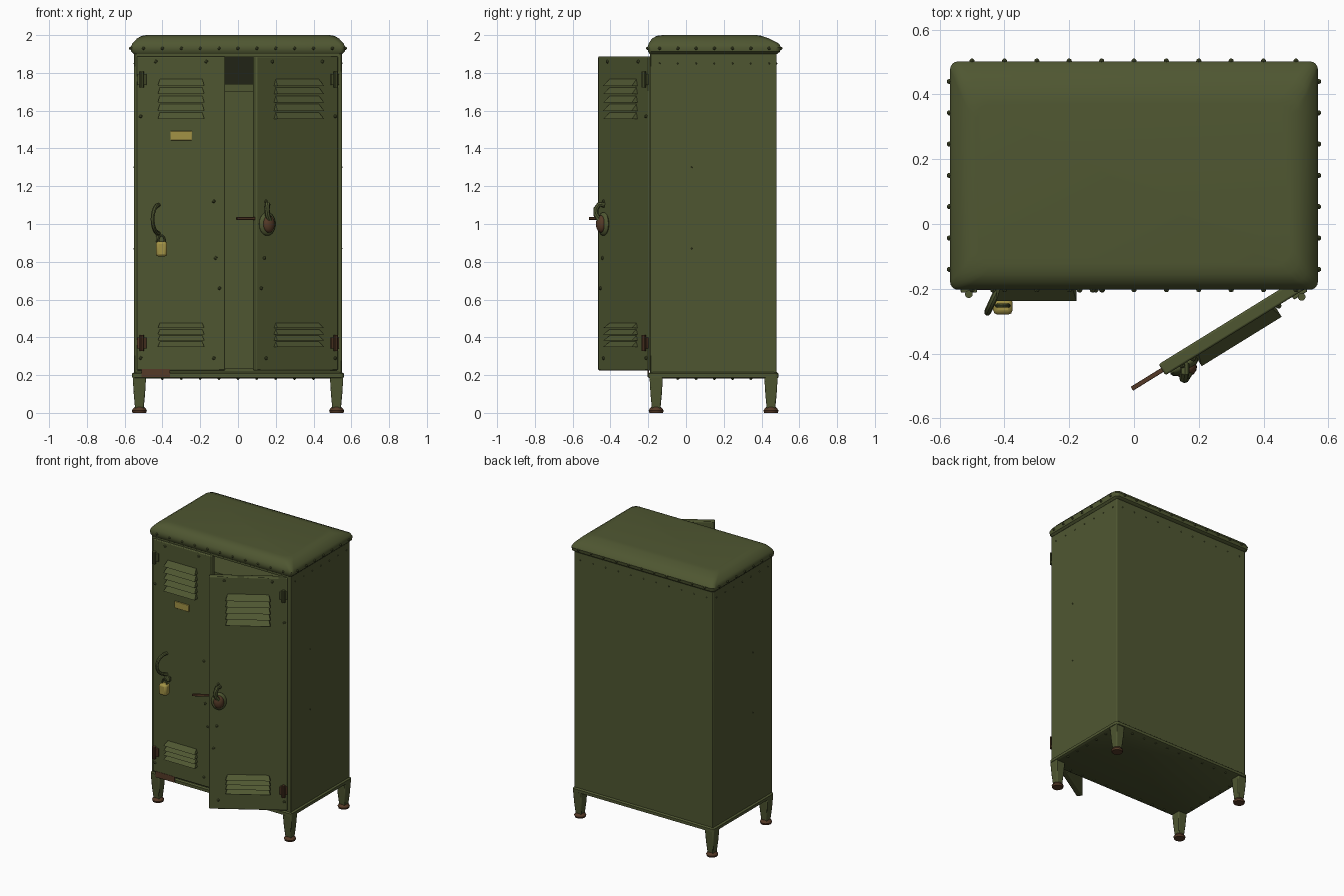
import bpy, bmesh, math
from mathutils import Matrix, Vector

old = bpy.data.objects.get("Cube")
if old:
    bpy.data.objects.remove(old)


def material(name, rgb):
    m = bpy.data.materials.new(name)
    m.use_nodes = True
    m.diffuse_color = (*rgb, 1)
    m.node_tree.nodes["Principled BSDF"].inputs["Base Color"].default_value = (*rgb, 1)
    return m


GREEN = material("olive_paint", (0.078, 0.094, 0.031))
RUST = material("rust_brown", (0.09, 0.042, 0.02))
BRASS = material("dull_yellow", (0.36, 0.29, 0.06))
DARK = material("dark_interior", (0.015, 0.017, 0.008))
T = Matrix.Translation


def finish(name, bm, mat, M=Matrix(), bevel=0, smooth=True):
    bmesh.ops.recalc_face_normals(bm, faces=bm.faces)
    me = bpy.data.meshes.new(name)
    bm.to_mesh(me)
    bm.free()
    me.materials.append(mat)
    if smooth:
        me.shade_smooth()
        me.set_sharp_from_angle(angle=math.radians(35))
    ob = bpy.data.objects.new(name, me)
    bpy.context.collection.objects.link(ob)
    ob.matrix_world = M
    if bevel:
        mod = ob.modifiers.new("Bevel", 'BEVEL')
        mod.width, mod.segments, mod.limit_method = bevel, 2, 'ANGLE'
    return ob


def loft(bm, rings):
    vs = [[bm.verts.new(p) for p in r] for r in rings]
    n = len(vs[0])
    for a, b in zip(vs, vs[1:]):
        for i in range(n):
            bm.faces.new((a[i], a[(i + 1) % n], b[(i + 1) % n], b[i]))
    bm.faces.new(vs[0])
    bm.faces.new(vs[-1])


def box(name, x, y, z, mat, M=Matrix(), bevel=0):
    bm = bmesh.new()
    loft(bm, [[(x[0], y[0], h), (x[1], y[0], h), (x[1], y[1], h), (x[0], y[1], h)] for h in z])
    return finish(name, bm, mat, M, bevel)


def rounded(hx, y0, y1, z, r=0.03, n=4):
    pts = []
    for k, (cx, cy) in enumerate([(hx - r, y1 - r), (r - hx, y1 - r), (r - hx, y0 + r), (hx - r, y0 + r)]):
        for i in range(n + 1):
            a = math.pi / 2 * (k + i / n)
            pts.append((cx + r * math.cos(a), cy + r * math.sin(a), z))
    return pts


def tube(name, pts, r, mat, M):
    cu = bpy.data.curves.new(name, 'CURVE')
    cu.dimensions, cu.bevel_depth, cu.bevel_resolution, cu.use_fill_caps = '3D', r, 2, True
    sp = cu.splines.new('POLY')
    sp.points.add(len(pts) - 1)
    for p, c in zip(sp.points, pts):
        p.co = (*c, 1)
    tmp = bpy.data.objects.new(name, cu)
    bm = bmesh.new()
    me = bpy.data.meshes.new_from_object(tmp)
    bm.from_mesh(me)
    bpy.data.objects.remove(tmp)
    bpy.data.meshes.remove(me)
    finish(name, bm, mat, M)


def rivets(name, pts, r=0.009, M=Matrix()):
    bm = bmesh.new()
    for p in pts:
        bmesh.ops.create_icosphere(bm, subdivisions=1, radius=r, matrix=T(p))
    finish(name, bm, GREEN, M)


def spaced(a, b, n):
    return [a + (b - a) * i / (n - 1) for i in range(n)]


# Cabinet shell: a U of sheet metal with returned front flanges
half = [(0.55, 0.48), (0.55, -0.19), (0.52, -0.19), (0.52, -0.17), (0.532, -0.17), (0.532, 0.462)]
profile = half + [(-x, y) for x, y in reversed(half)]
bm = bmesh.new()
loft(bm, [[(x, y, z) for x, y in profile] for z in (0.2, 1.91)])
finish("cabinet_shell", bm, GREEN, bevel=0.008)
box("top_rail", (-0.54, 0.54), (-0.19, -0.16), (1.885, 1.92), GREEN)
box("bottom_rail", (-0.54, 0.54), (-0.19, -0.16), (0.2, 0.235), GREEN)
box("shelf", (-0.54, 0.54), (-0.13, 0.47), (1.7, 1.74), GREEN)
box("upper_back_lining", (-0.53, 0.53), (0.454, 0.462), (1.74, 1.9), DARK)
box("rust_patch", (-0.51, -0.36), (-0.204, -0.196), (0.19, 0.232), RUST)

# Lid with a rolled rim and sloping shoulders
bm = bmesh.new()
loft(bm, [rounded(hx, y0, y1, z, r) for z, hx, y0, y1, r in [
    (1.9, 0.552, -0.192, 0.482, 0.02), (1.912, 0.565, -0.2, 0.498, 0.025),
    (1.935, 0.568, -0.203, 0.502, 0.025), (1.955, 0.56, -0.198, 0.492, 0.03),
    (1.982, 0.535, -0.18, 0.44, 0.04), (1.996, 0.51, -0.155, 0.4, 0.05),
    (2.0, 0.485, -0.125, 0.375, 0.05)]])
finish("lid", bm, GREEN)

# Floor tray
bm = bmesh.new()
loft(bm, [rounded(hx, y0, y1, z, 0.02) for z, hx, y0, y1 in [
    (0.182, 0.55, -0.19, 0.48), (0.188, 0.56, -0.2, 0.49),
    (0.208, 0.56, -0.2, 0.49), (0.216, 0.55, -0.19, 0.48)]])
finish("floor_tray", bm, GREEN)

# Rivets round the lid rim, tray and upper walls
xs, ys = spaced(-0.5, 0.5, 11), spaced(-0.14, 0.44, 7)
rim = [(x, y, 1.93) for x in xs for y in (-0.203, 0.503)]
rim += [(x, y, 1.93) for x in (-0.57, 0.57) for y in ys]
rivets("lid_rivets", rim)
under = [(x, y, 0.183) for x in xs for y in (-0.17, 0.46)]
under += [(x, y, 0.183) for x in (-0.53, 0.53) for y in ys]
rivets("tray_rivets", under)
wall = [(x, y, 1.85) for x in (-0.55, 0.55) for y in ys] + [(x, 0.48, 1.85) for x in xs]
wall += [(x, 0.03, z) for x in (-0.55, 0.55) for z in (0.87, 1.3)]
rivets("wall_rivets", wall, 0.005)

# Legs and flared feet
for side, x in (("right", -0.522), ("left", 0.522)):
    for end, y in (("front", -0.158), ("back", 0.45)):
        bm = bmesh.new()
        loft(bm, [[(x + sx * h, y + sy * h, z) for sx, sy in ((1, 1), (-1, 1), (-1, -1), (1, -1))]
                  for z, h in ((0.2, 0.036), (0.1, 0.03), (0.015, 0.022))])
        finish(f"{end}_{side}_leg", bm, GREEN, bevel=0.006)
        bm = bmesh.new()
        loft(bm, [[(x + r * math.cos(a), y + r * math.sin(a), z)
                   for a in spaced(0, math.tau * 11 / 12, 12)]
                  for z, r in ((0, 0.036), (0.012, 0.04), (0.022, 0.034), (0.03, 0.026))])
        finish(f"{end}_{side}_foot", bm, RUST)


# Doors, built from the hinge outwards; s is the direction of the free edge
def louvres(name, s, w, top, pitch, count, M):
    bm = bmesh.new()
    for i in range(count):
        z = top - i * pitch
        low = z - pitch * 0.88
        tri = [(-0.037, z, 0.012), (-0.075, low, 0), (-0.037, low, 0)]
        loft(bm, [[(s * (0.11 + c), y, h) for y, h, c in tri],
                  [(s * (w - 0.11 - c), y, h) for y, h, c in tri]])
    finish(name, bm, GREEN, M, smooth=False)


def door(side, s, w, M):
    box(f"{side}_door", sorted((0, s * w)), (-0.04, 0), (0.225, 1.888), GREEN, M, 0.006)
    louvres(f"{side}_upper_louvres", s, w, 1.77, 0.044, 5, M)
    louvres(f"{side}_lower_louvres", s, w, 0.478, 0.033, 4, M)
    spots = [(0.02, 0.29), (0.02, 1.57), (w - 0.06, 1.12), (w - 0.03, 0.66),
             (w - 0.06, 0.29), (w - 0.05, 0.82), (0.1, 1.86), (w - 0.1, 1.86)]
    rivets(f"{side}_door_rivets", [(s * x, -0.041, z) for x, z in spots], 0.01, M)


LEFT_M = T((-0.535, -0.162, 0))
OPEN_M = T((0.51, -0.165, 0)) @ Matrix.Rotation(math.radians(31.7), 4, 'Z')
door("right", 1, 0.467, LEFT_M)
door("left", -1, 0.51, OPEN_M)

# Hinges: knuckle and leaf, the lower pair rusted
for side, s, M in (("right", 1, LEFT_M), ("left", -1, OPEN_M)):
    for level, z, mat in (("upper", 1.765, GREEN), ("lower", 0.37, RUST)):
        bm = bmesh.new()
        bmesh.ops.create_cone(bm, cap_ends=True, segments=10, radius1=0.012, radius2=0.012,
                              depth=0.085, matrix=T((s * 0.025, -0.055, z)))
        finish(f"{side}_{level}_hinge_pin", bm, mat, M)
        box(f"{side}_{level}_hinge_leaf", sorted((0, s * 0.05)), (-0.05, -0.038),
            (z - 0.03, z + 0.03), mat if level == "lower" else GREEN, M, 0.003)

# Closed door fittings: name plate, pull handle, padlock
box("name_plate", (0.177, 0.292), (-0.048, -0.039), (1.443, 1.492), BRASS, LEFT_M, 0.003)
tube("pull_handle", [(0.115 - 0.032 * math.sin(a), -0.04 - 0.07 * math.sin(a), 1.025 + 0.075 * math.cos(a))
                     for a in spaced(0, math.pi, 13)], 0.011, GREEN, LEFT_M)
box("hasp", (0.1, 0.145), (-0.055, -0.038), (0.905, 0.94), GREEN, LEFT_M, 0.004)
tube("padlock_shackle", [(0.13 + 0.018 * math.cos(a), -0.09, 0.905 + 0.035 * math.sin(a))
                         for a in spaced(0, math.pi, 9)], 0.006, GREEN, LEFT_M)
box("padlock_body", (0.1, 0.16), (-0.118, -0.065), (0.828, 0.908), BRASS, LEFT_M, 0.014)

# Open door fittings: lock plate, boss, hooked handle, sliding bolt
for name, mat, size, y in (("lock_plate", GREEN, (0.05, 0.022, 0.062), -0.045),
                           ("lock_boss", RUST, (0.034, 0.024, 0.046), -0.06)):
    bm = bmesh.new()
    bmesh.ops.create_uvsphere(bm, u_segments=16, v_segments=10, radius=1,
                              matrix=T((-0.445, y, 1.0)) @ Matrix.Diagonal((*size, 1)))
    finish(name, bm, mat, OPEN_M)
tube("lock_handle", [(-0.44, -0.04, 1.1), (-0.455, -0.065, 1.105), (-0.467, -0.078, 1.08),
                     (-0.465, -0.08, 1.05), (-0.445, -0.07, 1.02)], 0.014, GREEN, OPEN_M)
box("sliding_bolt", (-0.62, -0.49), (-0.028, -0.014), (1.022, 1.036), RUST, OPEN_M, 0.002)
